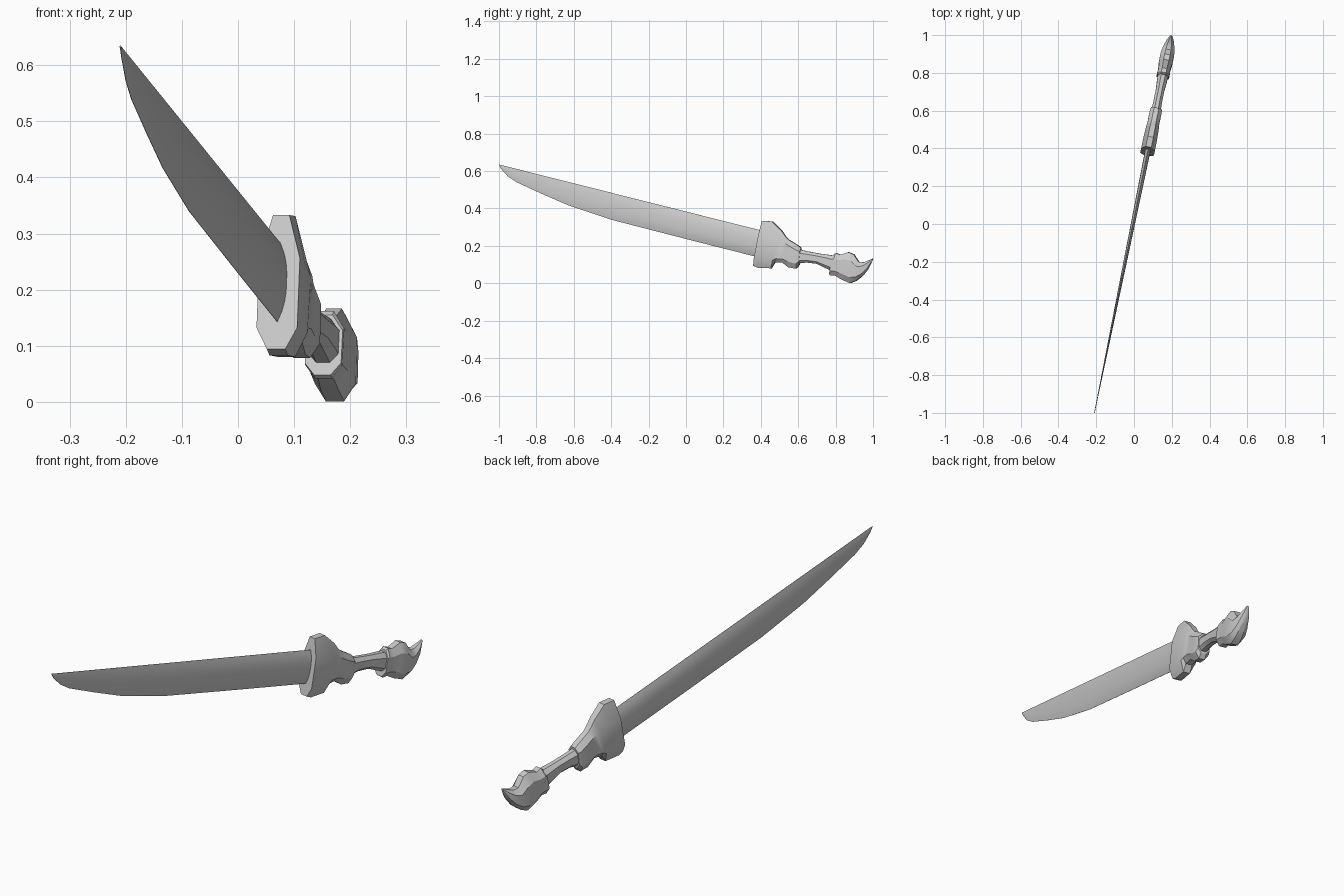
import bpy, bmesh
from math import atan, sin, cos

# The sword lies in a vertical plane turned slightly about z
SLOPE = 0.2036
A = atan(SLOPE)


def place(y, z, t):
    """Side-view point (y, z) pushed sideways by t, perpendicular to the blade plane."""
    return (SLOPE * y - 0.006 + t * cos(A), y - t * sin(A), z)


def loft(name, rings, angle):
    bm = bmesh.new()
    loops = [[bm.verts.new(place(*p)) for p in ring] for ring in rings]
    n = len(loops[0])
    for a, b in zip(loops, loops[1:]):
        for i in range(n):
            j = (i + 1) % n
            bm.faces.new((a[i], a[j], b[j], b[i]))
    bm.faces.new(loops[0])
    bm.faces.new(loops[-1])
    bmesh.ops.recalc_face_normals(bm, faces=bm.faces)
    me = bpy.data.meshes.new(name)
    bm.to_mesh(me)
    bm.free()
    ob = bpy.data.objects.new(name, me)
    bpy.context.collection.objects.link(ob)
    bpy.ops.object.select_all(action='DESELECT')
    ob.select_set(True)
    bpy.context.view_layer.objects.active = ob
    bpy.ops.object.shade_smooth_by_angle(angle=angle)
    return ob


def section(top, bottom, half):
    """half = [(fraction from top to bottom, sideways offset)], mirrored to a closed ring."""
    def pt(f, t):
        return (top[0] + f * (bottom[0] - top[0]), top[1] + f * (bottom[1] - top[1]), t)
    return [pt(f, t) for f, t in half] + [pt(f, -t) for f, t in reversed(half)]


def octagon(ty, tz, by, bz, w, upper=0.26, lower=0.8):
    return section((ty, tz), (by, bz),
                   [(0, w * 0.4), (upper, w), (lower, w), (1, w * 0.45)])


# Blade: straight back, curved belly, lens cross-section thinning to the tip
M = 0.2514
belly = [(-1.0, 0.632), (-0.99, 0.613), (-0.953, 0.572), (-0.905, 0.54), (-0.77, 0.478),
         (-0.63, 0.417), (-0.4, 0.34), (0.0, 0.237), (0.37, 0.143), (0.395, 0.137)]
rings = []
for y, z in belly:
    gap = 0.635 - M * (y + 1) - z
    ty = y + gap * M / (1 + M * M)
    tz = 0.635 - M * (ty + 1)
    h = 0.0015 + 0.0135 * (y + 1) / 1.4
    lens = []
    for i in range(9):
        c = i / 4 - 1
        lens.append((i / 8, max(0.0004, h * (1 - abs(c) ** 2.6))))
    rings.append(section((ty, tz), (y, z), lens))
loft("blade", rings, 0.7)

# Guard: deep front plate, waist and rear collar
guard = [
    (0.408, 0.333, 0.362, 0.094, 0.037, 0.32, 0.84),
    (0.462, 0.331, 0.385, 0.083, 0.037, 0.34, 0.82),
    (0.515, 0.278, 0.456, 0.080, 0.035, 0.28, 0.78),
    (0.532, 0.253, 0.476, 0.110, 0.033, 0.2, 0.85),
    (0.547, 0.235, 0.515, 0.112, 0.031, 0.2, 0.85),
    (0.575, 0.218, 0.550, 0.085, 0.032, 0.2, 0.78),
    (0.606, 0.198, 0.590, 0.078, 0.032, 0.2, 0.78),
    (0.616, 0.188, 0.606, 0.098, 0.028, 0.2, 0.8),
]
loft("guard", [octagon(*s) for s in guard], 0.5)

# Grip: narrow waisted handle
grip = [
    (0.600, 0.182, 0.590, 0.106, 0.025),
    (0.650, 0.171, 0.645, 0.111, 0.023),
    (0.720, 0.158, 0.700, 0.104, 0.023),
    (0.777, 0.150, 0.750, 0.080, 0.027),
    (0.805, 0.145, 0.785, 0.065, 0.027),
]
loft("grip", [octagon(*s) for s in grip], 0.6)

# Pommel: collar, swollen body and upturned beak
pommel = [
    (0.793, 0.155, 0.768, 0.048, 0.033),
    (0.803, 0.162, 0.775, 0.042, 0.034),
    (0.825, 0.152, 0.798, 0.042, 0.031),
    (0.870, 0.166, 0.830, 0.022, 0.036),
    (0.898, 0.155, 0.878, 0.001, 0.037),
    (0.924, 0.115, 0.910, 0.013, 0.034),
    (0.950, 0.112, 0.942, 0.037, 0.027),
    (0.975, 0.122, 0.974, 0.075, 0.018),
    (0.998, 0.132, 0.997, 0.120, 0.005),
]
loft("pommel", [octagon(*s) for s in pommel], 0.5)
